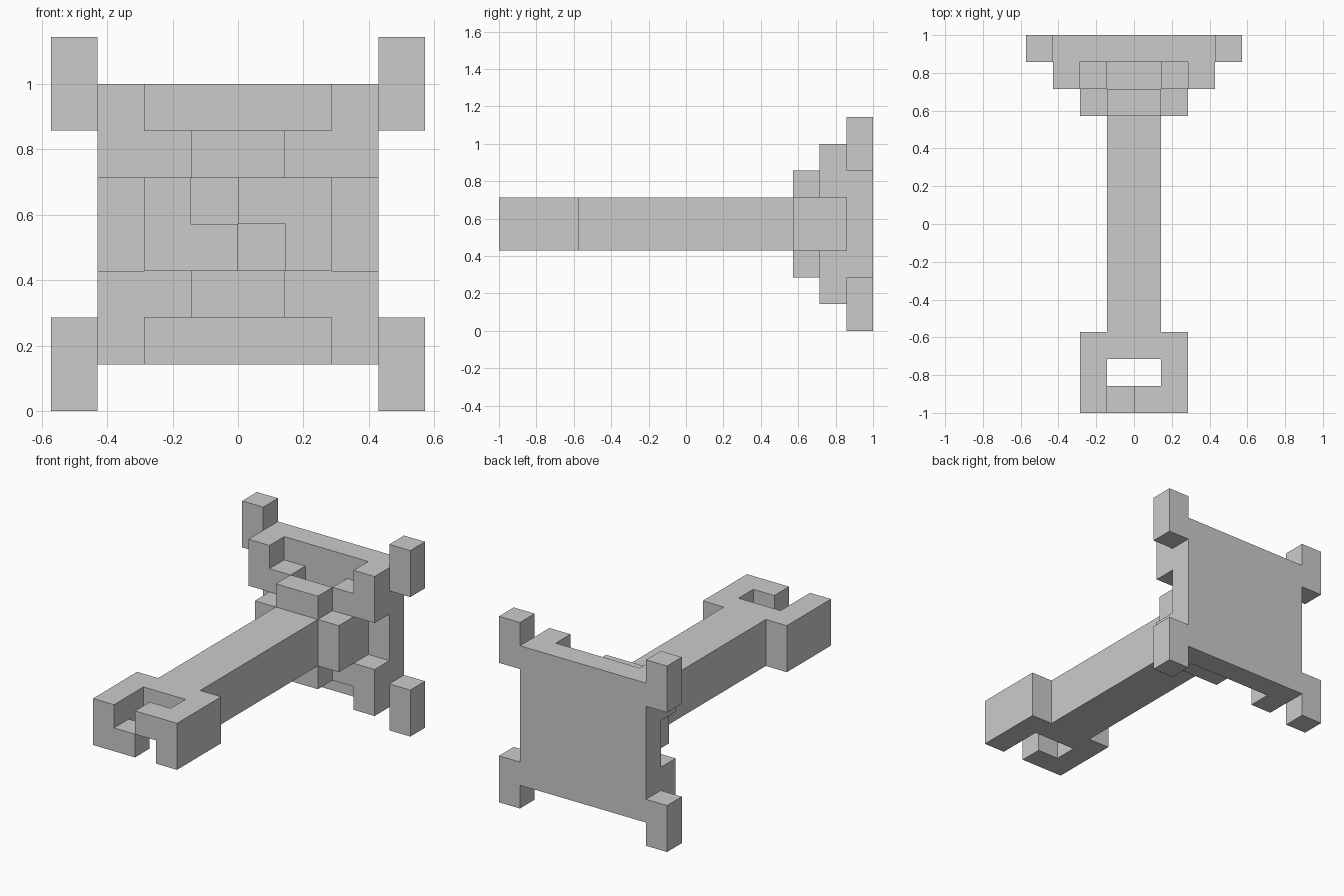
import bpy, bmesh

if "Cube" in bpy.data.objects:
    bpy.data.objects.remove(bpy.data.objects["Cube"])

U = 1 / 7    # the model sits on a grid of 1/7 unit
MID = 4      # height of the shaft axis, in grid units


def extrude(name, pts, lo, hi, plane):
    """Extrude a closed grid-unit profile; plane 'xz' goes along y, 'xy' along z."""
    def at(p, h):
        a, b = p
        v = (a, h, b + MID) if plane == 'xz' else (a, b, h + MID)
        return [c * U for c in v]
    bm = bmesh.new()
    low = [bm.verts.new(at(p, lo)) for p in pts]
    high = [bm.verts.new(at(p, hi)) for p in pts]
    bm.faces.new(low)
    bm.faces.new(high)
    n = len(pts)
    for i in range(n):
        j = (i + 1) % n
        bm.faces.new((low[i], low[j], high[j], high[i]))
    bmesh.ops.recalc_face_normals(bm, faces=bm.faces)
    mesh = bpy.data.meshes.new(name)
    bm.to_mesh(mesh)
    bm.free()
    ob = bpy.data.objects.new(name, mesh)
    bpy.context.collection.objects.link(ob)
    return ob


def rect(x0, x1, y0, y1):
    return [(x0, y0), (x1, y0), (x1, y1), (x0, y1)]


def mirrored(half):
    """Close a half profile (x > 0) by mirroring it across x = 0."""
    return half + [(-x, y) for x, y in reversed(half)]


# Back plate with its four corner tabs
extrude("back_plate", mirrored(
    [(3, -3), (3, -4), (4, -4), (4, -2), (3, -2),
     (3, 2), (4, 2), (4, 4), (3, 4), (3, 3)]), 6, 7, 'xz')

# Shaft with forked front end and side collar blocks
extrude("shaft", mirrored(
    [(1, -5), (1, -7), (2, -7), (2, -4), (1, -4),
     (1, 4), (2, 4), (2, 6)]), -1, 1, 'xy')

# Interlocking hooks that close the fork: low on the left, high on the right
extrude("left_hook", rect(-1, 0, -7, -6), -1, 0, 'xy')
extrude("right_hook", rect(0, 1, -7, -6), 0, 1, 'xy')

# L-shaped brackets on the plate, and collar blocks above and below the shaft
bracket = [(1, 1), (3, 1), (3, 3), (2, 3), (2, 2), (1, 2)]
for sz, level in ((1, "upper"), (-1, "lower")):
    for sx, side in ((1, "right"), (-1, "left")):
        extrude(f"{level}_{side}_bracket",
                [(sx * x, sz * z) for x, z in bracket], 5, 6, 'xz')
    extrude(f"{level}_collar_block",
            [(x, sz * z) for x, z in rect(-1, 1, 1, 2)], 4, 5, 'xz')
